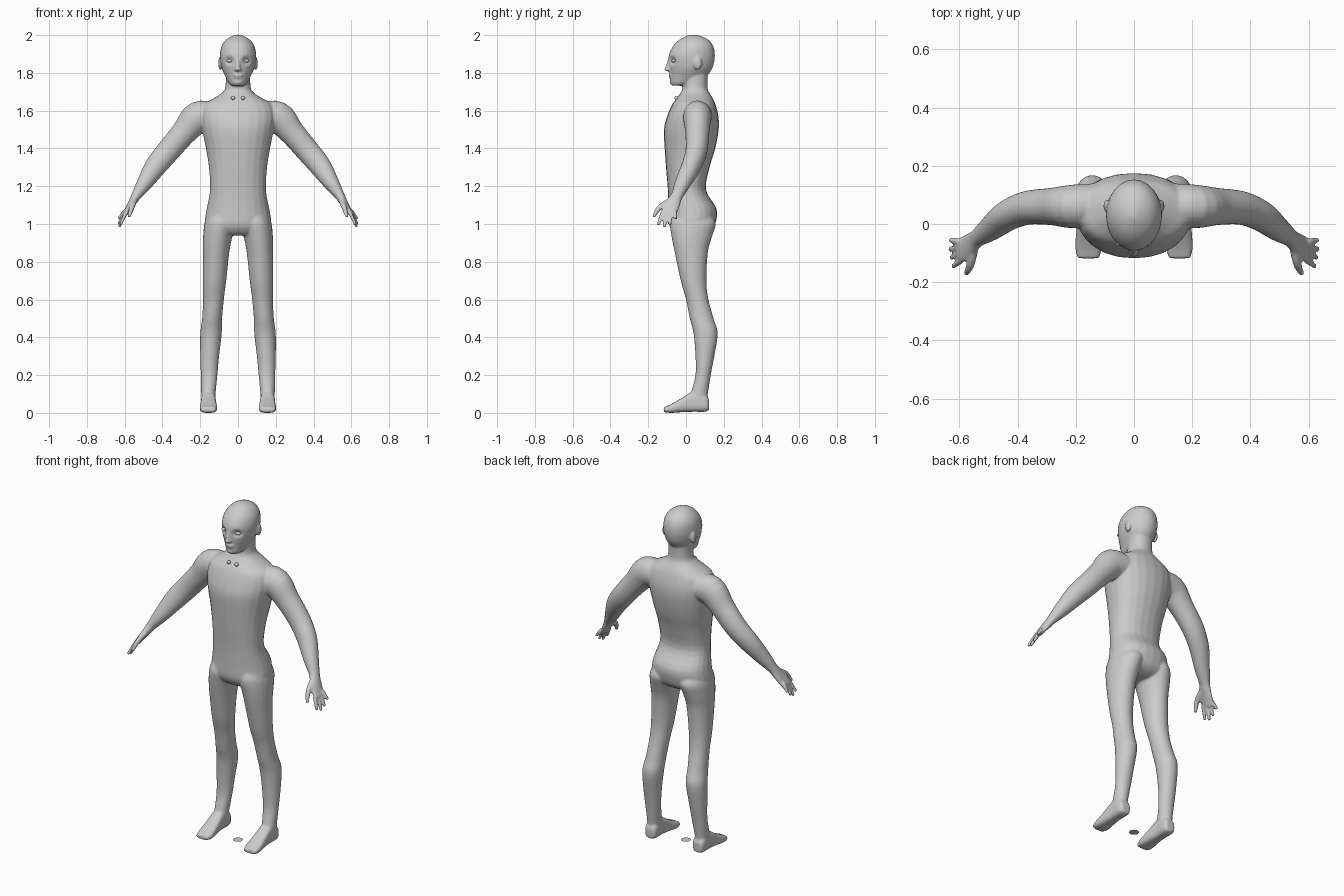
import bpy, bmesh, math
from mathutils import Vector

if "Cube" in bpy.data.objects:
    bpy.data.objects.remove(bpy.data.objects["Cube"], do_unlink=True)


def material(name, value):
    mat = bpy.data.materials.new(name)
    mat.use_nodes = True
    colour = (value, value, value, 1)
    mat.diffuse_color = colour
    mat.node_tree.nodes["Principled BSDF"].inputs["Base Color"].default_value = colour
    return mat


grey = material("plain grey", 0.6)


def finish(bm, name):
    """Turn a bmesh into a grey object."""
    bmesh.ops.recalc_face_normals(bm, faces=bm.faces)
    mesh = bpy.data.meshes.new(name)
    bm.to_mesh(mesh)
    bm.free()
    mesh.materials.append(grey)
    obj = bpy.data.objects.new(name, mesh)
    bpy.context.collection.objects.link(obj)
    return obj


def ease(rows, steps=4):
    """Pass a smooth curve through rows of numbers."""
    rows = [Vector(r) for r in rows]
    out = []
    for i in range(len(rows) - 1):
        b, c = rows[i], rows[i + 1]
        a, d = rows[max(i - 1, 0)], rows[min(i + 2, len(rows) - 1)]
        for s in range(steps):
            t = s / steps
            out.append(b + (c - a) * t / 2
                       + (a * 2 - b * 5 + c * 4 - d) * t * t / 2
                       + (b * 3 - a - c * 3 + d) * t ** 3 / 2)
    return out + [rows[-1]]


def skin(bm, rings, side, power=2.0, count=24):
    """Join rings of (centre, u, v) into a closed tube."""
    loops = []
    for centre, u, v in rings:
        loop = []
        for k in range(count):
            angle = math.tau * k / count
            c, s = math.cos(angle), math.sin(angle)
            p = (centre + u * math.copysign(abs(c) ** (2 / power), c)
                 + v * math.copysign(abs(s) ** (2 / power), s))
            loop.append(bm.verts.new((p.x * side, p.y, p.z)))
        loops.append(loop)
    for lower, upper in zip(loops, loops[1:]):
        for k in range(count):
            n = (k + 1) % count
            bm.faces.new((lower[k], lower[n], upper[n], upper[k]))
    bm.faces.new(loops[0])
    bm.faces.new(loops[-1])


def stack(bm, rows, side=1, power=2.0, along_y=False):
    """Rows of height, centre x, half width, front and back (or low and high)."""
    rings = []
    for h, x, w, lo, hi in ease(rows):
        mid, half = (lo + hi) / 2, (hi - lo) / 2
        if along_y:
            rings.append((Vector((x, h, mid)), Vector((w, 0, 0)), Vector((0, 0, half))))
        else:
            rings.append((Vector((x, mid, h)), Vector((w, 0, 0)), Vector((0, half, 0))))
    skin(bm, rings, side, power)


def limb(bm, rows, side):
    """Rows of x, y, z, radius along y and radius across."""
    rows = ease(rows)
    points = [Vector(r[:3]) for r in rows]
    rings = []
    for i, r in enumerate(rows):
        t = (points[min(i + 1, len(rows) - 1)] - points[max(i - 1, 0)]).normalized()
        u = Vector((0, 1, 0))
        u = (u - t * u.dot(t)).normalized()
        rings.append((points[i], u * r[3], t.cross(u) * r[4]))
    skin(bm, rings, side)


def blob(bm, centre, size):
    made = bmesh.ops.create_uvsphere(bm, u_segments=16, v_segments=10, radius=1)["verts"]
    bmesh.ops.scale(bm, vec=size, verts=made)
    bmesh.ops.translate(bm, vec=centre, verts=made)


body = bmesh.new()

# Torso and neck
stack(body, [
    (.94, 0, .09, -.045, .09), (.96, 0, .15, -.07, .13), (1.0, 0, .176, -.09, .155),
    (1.08, 0, .166, -.093, .162), (1.18, 0, .148, -.096, .106), (1.3, 0, .154, -.106, .125),
    (1.4, 0, .17, -.113, .155), (1.5, 0, .19, -.117, .173), (1.57, 0, .2, -.1, .172),
    (1.63, 0, .185, -.075, .157), (1.665, 0, .13, -.05, .142), (1.69, 0, .09, -.032, .127),
    (1.72, 0, .068, -.018, .114), (1.8, 0, .064, -.02, .115)], power=2.2)

# Head with nose, lips and brow
stack(body, [
    (1.732, 0, .03, -.072, -.01), (1.745, 0, .047, -.082, .04), (1.78, 0, .066, -.085, .105),
    (1.82, 0, .085, -.088, .137), (1.86, 0, .094, -.092, .15), (1.9, 0, .096, -.09, .153),
    (1.94, 0, .088, -.07, .145), (1.97, 0, .069, -.042, .125), (1.99, 0, .042, -.01, .092),
    (2.002, 0, .012, .02, .055)])
stack(body, [
    (1.808, 0, .01, -.1, -.06), (1.816, 0, .02, -.115, -.06), (1.83, 0, .014, -.11, -.06),
    (1.875, 0, .009, -.095, -.06)])
blob(body, (0, -.08, 1.789), (.028, .014, .006))
blob(body, (0, -.078, 1.778), (.024, .014, .006))
blob(body, (0, -.07, 1.75), (.024, .016, .014))

for side in (1, -1):
    # Ear
    blob(body, (side * .094, .062, 1.85), (.011, .022, .035))

    # Arm
    limb(body, [
        (.12, .065, 1.57, .075, .07), (.21, .06, 1.565, .075, .085), (.285, .06, 1.485, .064, .068),
        (.368, .055, 1.388, .058, .063), (.435, .028, 1.307, .052, .058),
        (.492, -.015, 1.22, .043, .043), (.537, -.047, 1.152, .032, .027),
        (.56, -.065, 1.115, .034, .02)], side)

    # Palm, fingers and thumb
    limb(body, [
        (.545, -.055, 1.137, .033, .024), (.575, -.08, 1.09, .044, .017),
        (.602, -.095, 1.047, .04, .012)], side)
    for base, tip in (
            ((.592, -.124, 1.06), (.624, -.147, .995)), ((.597, -.102, 1.055), (.63, -.116, .983)),
            ((.6, -.08, 1.06), (.633, -.086, .997)), ((.6, -.06, 1.07), (.632, -.056, 1.026))):
        limb(body, [(*base, .012, .011), (*tip, .009, .008)], side)
    limb(body, [
        (.55, -.085, 1.12, .018, .016), (.562, -.14, 1.087, .015, .014),
        (.577, -.172, 1.037, .009, .009)], side)

    # Leg
    stack(body, [
        (1.04, .09, .07, -.075, .14), (1.0, .095, .083, -.086, .158), (.93, .108, .077, -.076, .137),
        (.85, .116, .07, -.06, .116), (.7, .124, .062, -.028, .108), (.6, .13, .055, 0, .119),
        (.5, .137, .053, .02, .146), (.42, .143, .057, .04, .168), (.3, .15, .05, .05, .15),
        (.2, .153, .044, .05, .131), (.1, .157, .038, .025, .116), (.05, .157, .036, .02, .11)], side)

    # Foot
    stack(body, [
        (.122, .157, .026, .015, .07), (.1, .157, .037, .006, .1), (.04, .157, .038, .006, .115),
        (-.02, .156, .042, .004, .08), (-.08, .156, .046, 0, .046),
        (-.118, .157, .037, .004, .03)], side, 3.0, along_y=True)

# Fuse the parts into one smooth skin
figure = finish(body, "body")
bpy.context.view_layer.objects.active = figure
figure.select_set(True)
fuse = figure.modifiers.new("fuse", "REMESH")
fuse.mode = "VOXEL"
fuse.voxel_size = 0.006
fuse.use_smooth_shade = True
relax = figure.modifiers.new("relax", "SMOOTH")
relax.iterations = 5
for name in ("fuse", "relax"):
    bpy.ops.object.modifier_apply(modifier=name)

# Press in the eye sockets
for v in figure.data.vertices:
    if v.co.y < 0:
        reach = (Vector((abs(v.co.x), 0, v.co.z)) - Vector((.045, 0, 1.864))).length / .032
        if reach < 1:
            v.co.y += .014 * (1 - reach * reach) ** 2
figure.data.shade_smooth()

# Eyes and throat studs
eyes, studs = bmesh.new(), bmesh.new()
for side in (1, -1):
    blob(eyes, (side * .045, -.064, 1.864), (.017, .013, .009))
    blob(studs, (side * .026, -.05, 1.667), (.011, .011, .011))
for obj in (finish(eyes, "eyes"), finish(studs, "throat_studs")):
    obj.data.shade_smooth()

# Small disc on the ground between the feet
disc = bmesh.new()
bmesh.ops.create_circle(disc, cap_ends=True, segments=16, radius=.027)
finish(disc, "ground_disc")
